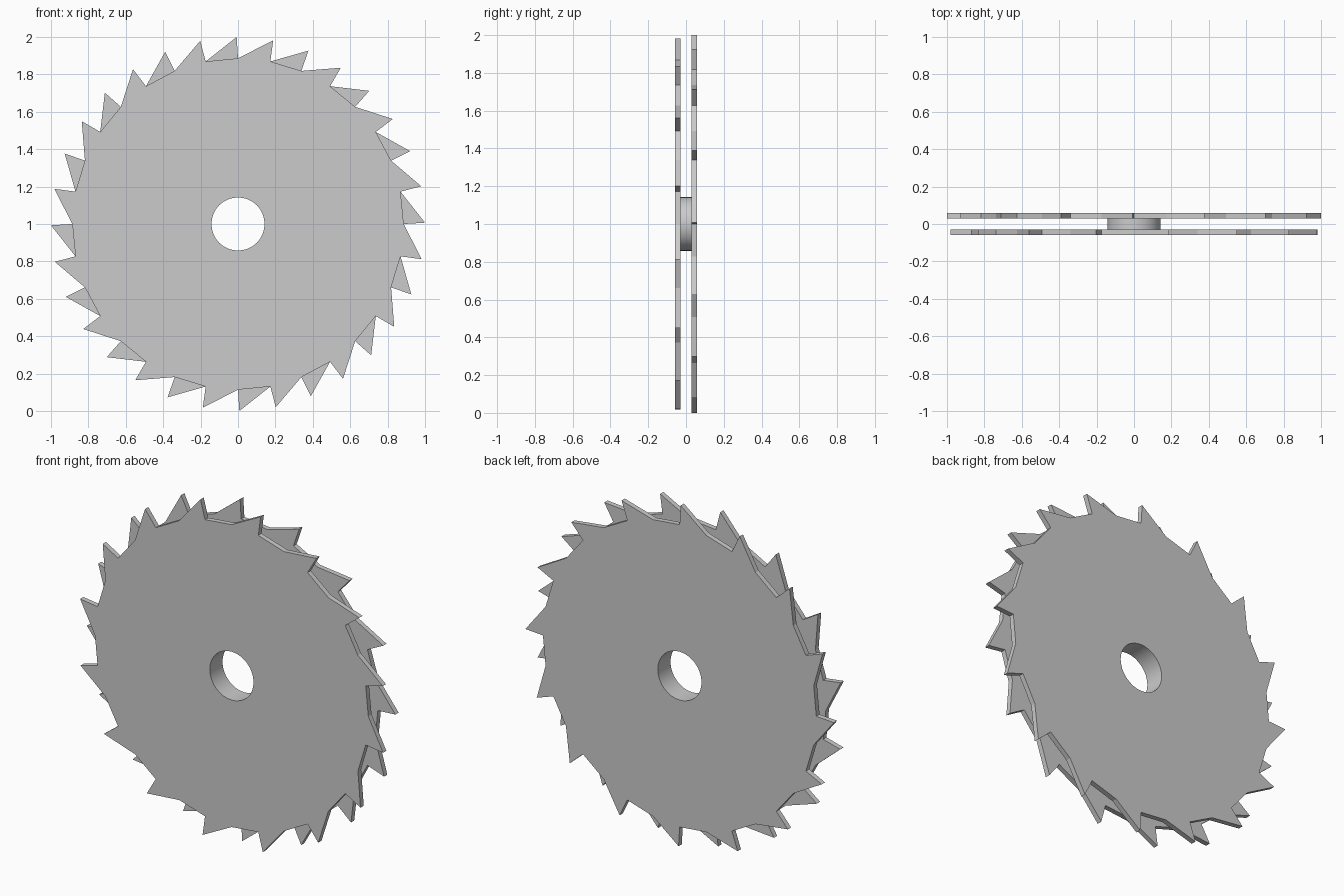
import bpy, bmesh
from math import cos, sin, radians

if "Cube" in bpy.data.objects:
    bpy.data.objects.remove(bpy.data.objects["Cube"])

SEG = 32            # body sides; every second side carries a tooth
R_HOLE, R_BODY, R_TIP = 0.142, 0.886, 1.0
STEP = 360 / SEG
Y_IN, Y_OUT = 0.029, 0.059


def polar(r, deg, y):
    return (r * cos(radians(deg)), y, 1.0 + r * sin(radians(deg)))


def finish(name, bm):
    bmesh.ops.recalc_face_normals(bm, faces=bm.faces)
    me = bpy.data.meshes.new(name)
    bm.to_mesh(me)
    bm.free()
    ob = bpy.data.objects.new(name, me)
    bpy.context.collection.objects.link(ob)
    bpy.ops.object.select_all(action='DESELECT')
    ob.select_set(True)
    bpy.context.view_layer.objects.active = ob
    bpy.ops.object.shade_smooth_by_angle(angle=radians(20))
    return ob


def blade(name, y0, y1, phase):
    bm = bmesh.new()
    inner = [bm.verts.new(polar(R_HOLE, i * STEP, y0)) for i in range(SEG)]
    outer = [bm.verts.new(polar(R_BODY, i * STEP, y0)) for i in range(SEG)]
    for i in range(SEG):
        j = (i + 1) % SEG
        bm.faces.new((inner[i], outer[i], outer[j], inner[j]))
        if i % 2 == phase:  # raked tooth
            tip = bm.verts.new(polar(R_TIP, i * STEP + 0.4, y0))
            bm.faces.new((outer[i], tip, outer[j]))
    # give the sheet its thickness
    ext = bmesh.ops.extrude_face_region(bm, geom=bm.faces[:], use_keep_orig=True)
    new = [v for v in ext['geom'] if isinstance(v, bmesh.types.BMVert)]
    bmesh.ops.translate(bm, verts=new, vec=(0, y1 - y0, 0))
    return finish(name, bm)


# two blades, staggered by half a tooth pitch
blade("front_blade", -Y_OUT, -Y_IN, 1)
blade("back_blade", Y_IN, Y_OUT, 0)

# thin sleeve joining the two holes
bm = bmesh.new()
a = [bm.verts.new(polar(R_HOLE, i * STEP, -Y_IN)) for i in range(SEG)]
b = [bm.verts.new(polar(R_HOLE, i * STEP, Y_IN)) for i in range(SEG)]
for i in range(SEG):
    j = (i + 1) % SEG
    bm.faces.new((a[i], a[j], b[j], b[i]))
finish("hub_sleeve", bm)
